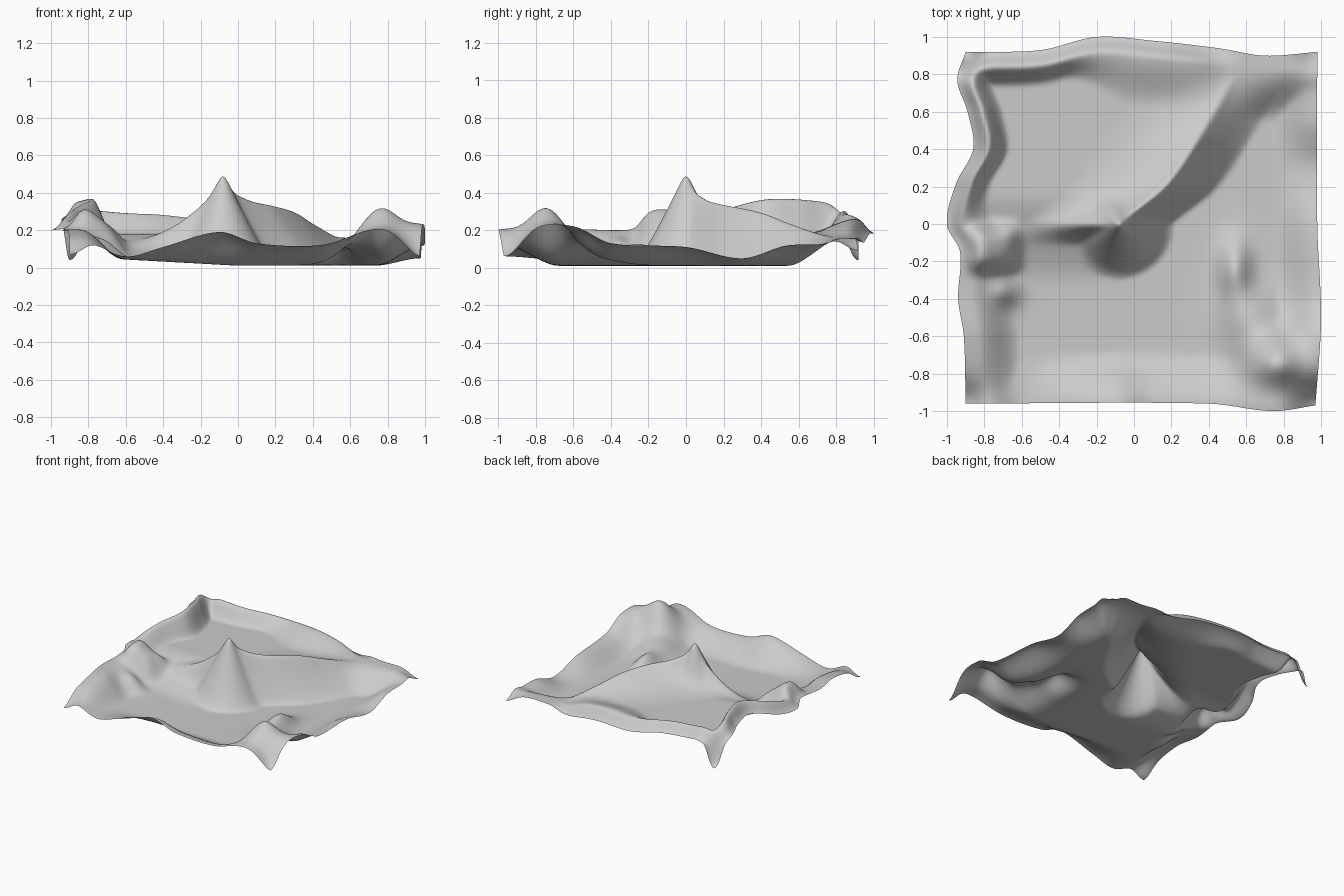
import bpy, bmesh, math

if "Cube" in bpy.data.objects:
    bpy.data.objects.remove(bpy.data.objects["Cube"])

N = 170


def curve(pts, t):
    """Smooth (Hermite) interpolation through (t, value) points."""
    n = len(pts)
    if t <= pts[0][0]:
        return pts[0][1]
    if t >= pts[-1][0]:
        return pts[-1][1]
    i = max(k for k in range(n - 1) if pts[k][0] <= t)

    def slope(k):
        a, b = pts[max(0, k - 1)], pts[min(n - 1, k + 1)]
        return (b[1] - a[1]) / (b[0] - a[0])
    h = pts[i + 1][0] - pts[i][0]
    f = (t - pts[i][0]) / h
    return ((2 * f**3 - 3 * f**2 + 1) * pts[i][1] + (f**3 - 2 * f**2 + f) * h * slope(i)
            + (3 * f**2 - 2 * f**3) * pts[i + 1][1] + (f**3 - f**2) * h * slope(i + 1))


def step(a, b, x):
    f = min(1, max(0, (x - a) / (b - a)))
    return f * f * (3 - 2 * f)


def bump(x, y, cx, cy, rx, ry):
    return math.exp(-((x - cx) / rx) ** 2 - ((y - cy) / ry) ** 2)


def smax(a, b, k=.04):
    h = max(k - abs(a - b), 0) / k
    return max(a, b) + h * h * k / 4


# Wavy outline of the sheet, seen from above
LEFT = [(-.96, -.90), (-.6, -.91), (-.4, -.94), (-.15, -.93), (0, -1), (.22, -.95),
        (.4, -.86), (.6, -.89), (.77, -.945), (.92, -.90)]
RIGHT = [(-.96, .97), (-.5, 1.0), (0, .98), (.92, .98)]
BACK = [(-.9, .92), (-.5, .93), (-.2, 1.0), (.1, .98), (.45, .94), (.7, .90), (.98, .92)]
FRONT = [(-.9, -.96), (.4, -.96), (.75, -1.0), (.98, -.97)]

# Rim heights along each side
RIM_L = [(-.96, .13), (-.6, .2), (-.35, .2), (-.1, .22), (.2, .32), (.45, .38), (.8, .36)]
RIM_B = [(-.9, .35), (-.7, .31), (-.4, .29), (-.2, .265), (.1, .26), (.3, .23), (.5, .165),
         (.98, .16)]
RIM_R = [(-.96, .17), (-.6, .21), (-.4, .13), (0, .11), (.3, .05), (.55, .12), (.92, .11)]
RIM_F = [(-.9, .12), (-.8, .13), (-.6, .06), (-.4, .11), (-.1, .19), (.1, .13), (.45, .12),
         (.75, .19), (.98, .15)]
# Crest of the diagonal ridge: plan (y -> x) and height (y -> z), starting at the peak
CREST_X = [(-.2, -.25), (0, -.08), (.2, .17), (.5, .37), (.85, .58)]
CREST_Z = [(-.2, .1), (-.03, .4), (.0, .46), (.06, .41), (.12, .37), (.2, .345), (.4, .3),
           (.55, .24), (.75, .17), (.9, .15)]
PEAK = (-.08, -.0)


def height(x, y):
    # low floor, with a plateau behind that rises to the diagonal crest
    low = .01 + .055 * max(0, -x)
    s = (x - curve(CREST_X, y)) * .79          # + on the cliff side, - on the plateau side
    plateau = low + (.18 - .02 * step(0, .6, x) - low) * step(-.33, .18, y)
    zc = curve(CREST_Z, y)
    if s < 0:
        z = plateau + max(0, zc - plateau) * max(0, 1 + s / .42) ** 1.9 * step(-.12, 0, y)
    else:
        start = max(plateau, zc * step(-.12, 0, y))
        z = low + (start - low) * max(0, 1 - s / .22) ** 1.25
    # pointed peak
    r = math.hypot(x - PEAK[0], (y - PEAK[1]))
    cone = low + (.52 - low) * max(0, 1 - r / .28) ** 1.2
    z = smax(z, cone) if r < .28 else z
    # raised rims
    dl, dr = x - curve(LEFT, y), curve(RIGHT, y) - x
    df, db = y - curve(FRONT, x), curve(BACK, x) - y
    foot_l = .3 - .11 * step(-.1, .2, y)
    foot_b = .19 + .17 * step(-.4, 0, x)
    rises = [(curve(RIM_L, y) - z) * step(foot_l, .07, dl),
             (curve(RIM_B, x) - z) * step(foot_b, .07, db),
             (curve(RIM_R, y) - z) * step(.25, 0, dr),
             (curve(RIM_F, x) - z) * step(.28, 0, df)]
    z += sum(max(0, v) ** 5 for v in rises) ** .2
    # outer lips of the left and back rims curl down
    z -= .10 * step(.09, 0, dl) * step(-.2, .2, y)
    z -= .08 * step(.09, 0, db) * (1 - step(.3, .6, x))
    # mound with a long spur at the front right
    z += .11 * bump(x, y, .54, -.24, .085, .15) + .10 * bump(x, y, .61, -.5, .15, .17)
    z += max(0, .32 - z) * bump(x, y, .77, -.75, .18, .17)
    # two lumps on the left
    z += .12 * math.exp(-((x + .75) / .13) ** 4 - ((y + .13) / .12) ** 4)
    z += .07 * bump(x, y, -.69, -.36, .08, .08)
    # drooping corners
    for cx, cy, cz, w in ((-.9, .92, .04, .085), (.98, .92, .09, .10),
                          (.98, -.97, .06, .11), (-.9, -.96, .07, .10)):
        z += (cz - z) * bump(x, y, cx, cy, w, w)
    return max(z, .01)


# Terrain sheet
bm = bmesh.new()
bmesh.ops.create_grid(bm, x_segments=N, y_segments=N, size=1)
for v in bm.verts:
    u, w = (v.co.x + 1) / 2, (v.co.y + 1) / 2
    x0, y0 = -.9 + 1.88 * u, -.96 + 1.88 * w
    xl, xr, yf, yb = curve(LEFT, y0), curve(RIGHT, y0), curve(FRONT, x0), curve(BACK, x0)
    x, y = xl + (xr - xl) * u, yf + (yb - yf) * w
    v.co = (x, y, height(x, y))
for _ in range(4):
    bmesh.ops.smooth_vert(bm, verts=[v for v in bm.verts if not v.is_boundary], factor=.5,
                          use_axis_x=False, use_axis_y=False, use_axis_z=True)
mesh = bpy.data.meshes.new("terrain")
bm.to_mesh(mesh)
bm.free()
terrain = bpy.data.objects.new("terrain", mesh)
bpy.context.collection.objects.link(terrain)
for p in mesh.polygons:
    p.use_smooth = True
